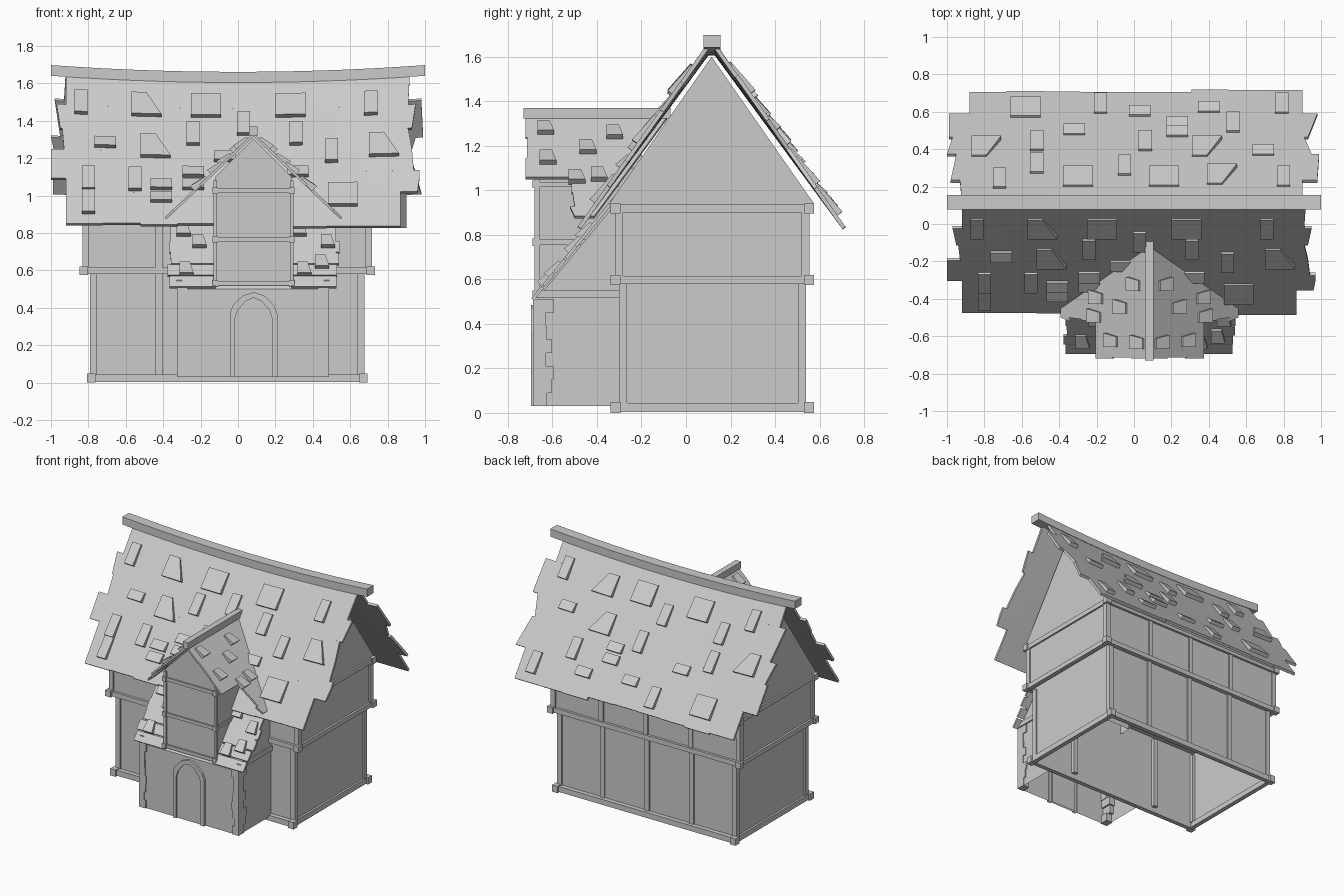
import bpy, bmesh, random
from mathutils import Vector

random.seed(4)
cube = bpy.data.objects.get("Cube")
if cube:
    bpy.data.objects.remove(cube)

grey = bpy.data.materials.new("plain_grey")
grey.use_nodes = True
COLOR = (.6, .6, .6, 1)
grey.diffuse_color = COLOR
grey.node_tree.nodes["Principled BSDF"].inputs["Base Color"].default_value = COLOR

RIDGE_Y, DORMER_X, HOUSE_X = .115, .083, -.057


def finish(name, bm):
    bmesh.ops.recalc_face_normals(bm, faces=bm.faces)
    mesh = bpy.data.meshes.new(name)
    bm.to_mesh(mesh)
    bm.free()
    mesh.materials.append(grey)
    obj = bpy.data.objects.new(name, mesh)
    bpy.context.collection.objects.link(obj)
    return obj


def box(bm, x, y, z):
    """Box from three (low, high) ranges."""
    v = [bm.verts.new((a, b, c)) for a in x for b in y for c in z]
    for f in ((0, 1, 3, 2), (4, 6, 7, 5), (0, 4, 5, 1), (2, 3, 7, 6), (0, 2, 6, 4), (1, 5, 7, 3)):
        bm.faces.new([v[i] for i in f])


def shell(name, profile, axis, lo, hi):
    """Extruded profile, left open between its last and first point."""
    bm = bmesh.new()
    place = (lambda p, s: (s, p[0], p[1])) if axis == "x" else (lambda p, s: (p[0], s, p[1]))
    a, b = ([bm.verts.new(place(p, s)) for p in profile] for s in (lo, hi))
    bm.faces.new(a)
    bm.faces.new(b)
    for i in range(len(profile) - 1):
        bm.faces.new((a[i], a[i + 1], b[i + 1], b[i]))
    return finish(name, bm)


def slab(bm, fn, top, low, d0, d1, base, lift0, lift1, segs=1):
    """Slab lying on a roof slope: top and low are its ranges along the slope's width."""
    rings = []
    for i in range(segs + 1):
        t = i / segs
        u0 = top[0] + (top[1] - top[0]) * t
        u1 = low[0] + (low[1] - low[0]) * t
        rings.append([bm.verts.new(fn(*q)) for q in
                      ((u0, d0, base), (u0, d0, lift0), (u1, d1, lift1), (u1, d1, base))])
    bm.faces.new(rings[0])
    bm.faces.new(rings[-1])
    for a, b in zip(rings, rings[1:]):
        for k in range(4):
            j = (k + 1) % 4
            bm.faces.new((a[k], a[j], b[j], b[k]))


def tile(bm, fn, u, d, w, length, skew=0):
    slab(bm, fn, (u - w / 2, u + w / 2 - skew), (u - w / 2, u + w / 2),
         d - length / 2, d + length / 2, -.01, .012, .028)


# Slopes: position across, distance down from the ridge, height off the surface
def main_slope(side):
    def fn(u, d, lift):
        z = 1.655 - 1.36 * d + .036 * u * u * (1 - d / .6)
        return Vector((u, RIDGE_Y + side * (d + .806 * lift), z + .593 * lift))
    return fn


def dormer_slope(side):
    return lambda u, d, lift: Vector((DORMER_X + side * (d + .69 * lift), u, 1.335 - .95 * d + .72 * lift))


def lean_slope(u, d, lift):
    return Vector((u, -.3 - d - .78 * lift, 1.0 - 1.23 * d + .63 * lift))


# Main walls
shell("lower_walls", [(-.29, .02), (-.29, .6), (.53, .6), (.53, .02)], "x", -.78, .665)
shell("upper_walls", [(-.31, .6), (-.31, .9), (-.345, .94), (RIDGE_Y, 1.6),
                      (.575, .94), (.545, .9), (.545, .6)], "x", -.82, .705)


# Timber frame: rings of beams with corner blocks, then posts
def ring(name, x, y, z):
    bm = bmesh.new()
    t, s = .045, .012
    for i in (0, 1):
        k = 1 - 2 * i
        bx = sorted((x[i] + k * s, x[i] + k * t))
        by = sorted((y[i] + k * s, y[i] + k * t))
        box(bm, bx, (y[0] + s, y[1] - s), (z[0] + .005, z[1] - .005))
        box(bm, (x[0] + s, x[1] - s), by, (z[0] + .005, z[1] - .005))
        for j in (0, 1):
            m = 1 - 2 * j
            box(bm, sorted((x[i], x[i] + k * t)), sorted((y[j], y[j] + m * t)), z)
    finish(name, bm)


ring("sill_beams", (-.807, .692), (-.34, .575), (0, .05))
ring("floor_beams", (-.847, .732), (-.34, .575), (.575, .62))
ring("eave_beams", (-.845, .73), (-.34, .575), (.895, .94))


def posts(name, x, y, z):
    bm = bmesh.new()
    w = .036
    for px in (x[0], x[1] - w):
        for py in (y[0], y[1] - w):
            box(bm, (px, px + w), (py, py + w), z)
    for k in (-1, 0, 1):
        c = HOUSE_X + k * .365
        box(bm, (c - w / 2, c + w / 2), (y[1] - w, y[1]), z)
        if k:
            box(bm, (c - w / 2, c + w / 2), (y[0], y[0] + w), z)
    finish(name, bm)


posts("lower_posts", (-.79, .675), (-.3, .54), (.04, .58))
posts("upper_posts", (-.832, .717), (-.32, .555), (.61, .9))

# Main roof: ragged rows (start, end, left and right at start, left and right at end)
FRONT_ROWS = [(0, .14, -.92, .92, -.92, .91), (.14, .23, -.97, .95, -.95, .93),
              (.23, .31, -.94, .91, -.93, .93), (.31, .39, -1, .93, -1, .94),
              (.39, .42, -1, .97, -1, .97), (.42, .47, -.92, .97, -.92, .96), (.47, .58, -.92, .87, -.92, .87)]
BACK_ROWS = [(0, .12, -.92, .9, -.93, .9), (.12, .26, -.98, .98, -.95, .99),
             (.26, .35, -1, .95, -.97, .91), (.35, .475, -.99, .93, -.99, .98), (.475, .58, -.88, .9, -.88, .9)]
# Tile positions: across, distance down
FRONT_TILES = {
    "tall": [(-.84, .13), (.71, .13), (-.24, .24), (.31, .24), (-.55, .42), (-.8, .42),
             (-.8, .51), (.5, .31), (.03, .2)],
    "big": [(-.17, .13), (.28, .13), (.56, .48)],
    "skew": [(-.49, .13), (-.44, .29), (.78, .29)],
    "small": [(-.71, .28), (-.24, .39), (-.24, .44), (-.41, .44), (-.41, .49), (.32, .39), (-.07, .33)]}
BACK_TILES = {
    "tall": [(-.18, .52), (.79, .52), (.53, .42), (-.52, .32), (-.52, .2), (-.72, .12),
             (-.05, .19), (.8, .13), (.06, .32)],
    "big": [(-.58, .5), (-.3, .13), (.16, .13)],
    "skew": [(-.79, .29), (.47, .14), (.39, .29)],
    "small": [(.03, .48), (.4, .5), (.23, .42), (.23, .37), (-.32, .38), (.69, .27)]}
SIZES = {"tall": (.07, .09, 0), "big": (.16, .09, 0), "skew": (.16, .09, .08), "small": (.115, .04, 0)}

for name, side, rows, tiles in (("front", -1, FRONT_ROWS, FRONT_TILES), ("back", 1, BACK_ROWS, BACK_TILES)):
    fn = main_slope(side)
    bm = bmesh.new()
    for d0, d1, l0, r0, l1, r1 in rows:
        slab(bm, fn, (l0, r0), (l1, r1), d0, d1, -.018, 0, 0, 14)
    left, right = rows[-1][-2:]
    step = (right - left) / 9
    for i in range(9):
        span = (left + i * step, left + (i + 1) * step)
        slab(bm, fn, span, span, .58, random.uniform(.588, .605), -.018, 0, 0)
    finish(name + "_roof", bm)
    bm = bmesh.new()
    for kind, spots in tiles.items():
        for u, d in spots:
            tile(bm, fn, u, d, *SIZES[kind])
    finish(name + "_roof_tiles", bm)

# Sagging ridge beam
bm = bmesh.new()
box(bm, (-1, 1), (.078, .155), (1.605, 1.662))
long_edges = [e for e in bm.edges if abs(e.verts[0].co.x - e.verts[1].co.x) > 1]
bmesh.ops.subdivide_edges(bm, edges=long_edges, cuts=13, use_grid_fill=True)
for v in bm.verts:
    v.co.z += .036 * v.co.x ** 2
finish("ridge_beam", bm)

# Porch with its sloping top, corner stones and side beams
shell("porch_walls", [(-.68, .03), (-.68, .5), (-.3, .96), (-.3, .03)], "x", -.32, .48)
bm = bmesh.new()
for course in range(8):
    z = .03 + course * .06
    wide, deep = random.uniform(.03, .06), random.uniform(.055, .1)
    for x in ((-.327, -.327 + wide), (.487 - wide, .487)):
        box(bm, x, (-.688, -.688 + deep), (z, z + .06))
finish("corner_stones", bm)
bm = bmesh.new()
for x in ((-.33, -.3), (.46, .49)):
    box(bm, x, (-.67, -.3), (.515, .55))
finish("porch_beams", bm)

# Lean-to roofs beside the dormer
bm = bmesh.new()
for a, b in ((-.36, -.12), (.285, .525)):
    slab(bm, lean_slope, (a, b), (a, b), 0, .27, -.015, 0, 0)
    for i in range(4):
        out = random.uniform(-.01, .02)
        u = (a - out, b) if a < 0 else (a, b + out)
        slab(bm, lean_slope, u, u, .2 + i * .05, .245 + i * .05, -.015, 0, 0)
finish("lean_to_roofs", bm)
bm = bmesh.new()
for u, d in ((-.275, .32), (-.205, .2), (.355, .32), (.48, .2), (.45, .29), (.33, .15), (-.29, .15)):
    tile(bm, lean_slope, u, d, .075, .055, .02)
finish("lean_to_tiles", bm)


# Door: pointed leaf and frame
def arch(w, top):
    half = [(w, .03), (w, top - .115), (w * .86, top - .07), (w * .45, top - .02)]
    return [(DORMER_X - a, z) for a, z in half] + [(DORMER_X, top)] + [(DORMER_X + a, z) for a, z in half[::-1]]


shell("door_leaf", arch(.1, .455), "y", -.685, -.67)
bm = bmesh.new()
loops = [[bm.verts.new((x, y, z)) for x, z in arch(w, top)]
         for w, top, y in ((.127, .485, -.675), (.127, .485, -.697), (.1, .455, -.697), (.1, .455, -.675))]
for a, b in zip(loops, loops[1:]):
    for i in range(len(a) - 1):
        bm.faces.new((a[i], a[i + 1], b[i + 1], b[i]))
finish("door_frame", bm)

# Dormer body and timbers
L, R = DORMER_X - .205, DORMER_X + .205
shell("dormer_walls", [(L, .52), (L, 1.1), (DORMER_X, 1.305), (R, 1.1), (R, .52)], "y", -.67, -.2)
bm = bmesh.new()
for z in (.515, .75, 1.01):
    box(bm, (L, R), (-.682, -.66), (z + .004, z + .028))
    for x in (L, R):
        box(bm, (x - .014, x + .014), (-.69, -.655), (z, z + .034))
        box(bm, (x - .008, x + .008), (-.66, -.3), (z + .004, z + .028))
for x in (L, R):
    box(bm, (x - .009, x + .009), (-.68, -.655), (.52, 1.08))
finish("dormer_timbers", bm)

# Dormer roof: full rows over the front, then lower tongues along the valley
for name, side in (("left", 1), ("right", -1)):
    fn = dormer_slope(side)
    bm = bmesh.new()
    for d0, d1, y0, y1 in ((0, .1, -.72, -.72), (.1, .2, -.715, -.715), (.2, .29, -.72, -.72),
                           (.29, .36, -.515, -.515), (.36, .43, -.51, -.5), (.43, .475, -.52, -.5)):
        slab(bm, fn, (y0, -.08 - .7 * d0), (y1, -.08 - .7 * d1), d0, d1, -.014, 0, 0)
    finish("dormer_roof_" + name, bm)
    bm = bmesh.new()
    for u, d in ((-.63, .06), (-.62, .2), (-.44, .15), (-.39, .28), (-.32, .08), (-.49, .29)):
        tile(bm, fn, u, d, .075, .06, .02)
    finish("dormer_tiles_" + name, bm)
bm = bmesh.new()
box(bm, (.06, .104), (-.73, -.07), (1.322, 1.37))
finish("dormer_ridge", bm)
